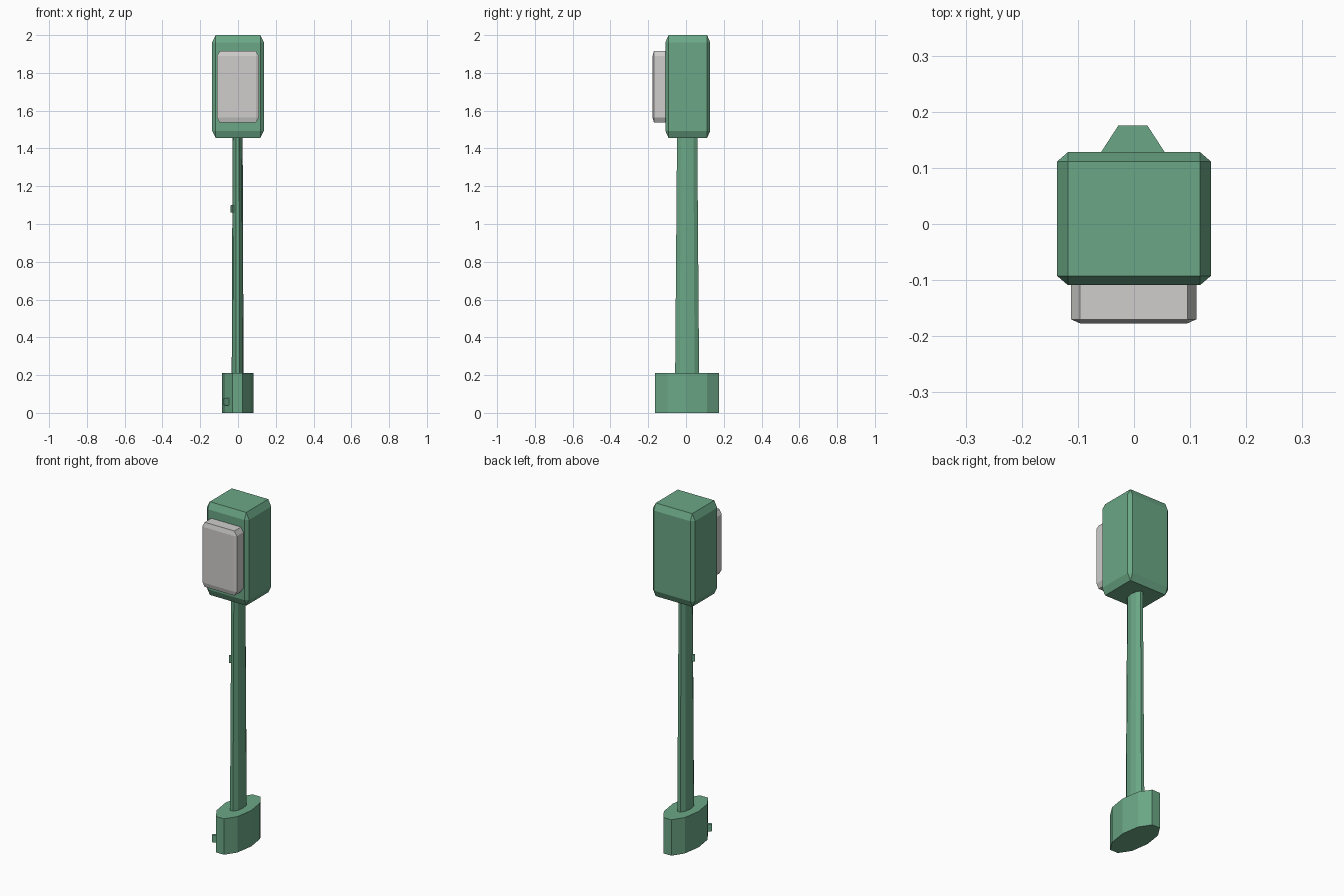
import bpy, bmesh, math
from mathutils import Matrix

cube = bpy.data.objects.get("Cube")
if cube:
    bpy.data.objects.remove(cube, do_unlink=True)


def make_material(name, rgb):
    mat = bpy.data.materials.new(name)
    mat.use_nodes = True
    color = (*rgb, 1.0)
    mat.diffuse_color = color
    bsdf = next(n for n in mat.node_tree.nodes if n.type == 'BSDF_PRINCIPLED')
    bsdf.inputs["Base Color"].default_value = color
    return mat


green = make_material("muted green", (0.147, 0.39, 0.24))
grey = make_material("light grey", (0.62, 0.615, 0.60))


def finish(name, bm, mat):
    mesh = bpy.data.meshes.new(name)
    bmesh.ops.recalc_face_normals(bm, faces=bm.faces)
    bm.to_mesh(mesh)
    bm.free()
    mesh.materials.append(mat)
    obj = bpy.data.objects.new(name, mesh)
    bpy.context.collection.objects.link(obj)


def chamfered_box(name, low, high, mat, turn=0.0):
    """Unit cube with cut edges, stretched between two corners."""
    bm = bmesh.new()
    bmesh.ops.create_cube(bm, size=1)
    bmesh.ops.bevel(bm, geom=bm.edges[:], offset=0.07, segments=1,
                    affect='EDGES', profile=0.5)
    size = [h - l for l, h in zip(low, high)]
    bmesh.ops.scale(bm, vec=size, verts=bm.verts)
    bmesh.ops.rotate(bm, matrix=Matrix.Rotation(turn, 3, 'Z'), verts=bm.verts)
    centre = [(h + l) / 2 for l, h in zip(low, high)]
    bmesh.ops.translate(bm, vec=centre, verts=bm.verts)
    finish(name, bm, mat)


def oval_column(name, z0, z1, width0, width1, mat):
    """Ten-sided oval column, flat towards front and back."""
    bm = bmesh.new()
    bmesh.ops.create_cone(bm, cap_ends=True, segments=10, radius1=width0,
                          radius2=width1, depth=z1 - z0)
    # a corner of the decagon points along x
    bm.verts.ensure_lookup_table()
    phase = math.atan2(bm.verts[0].co.y, bm.verts[0].co.x)
    bmesh.ops.rotate(bm, matrix=Matrix.Rotation(-phase, 3, 'Z'), verts=bm.verts)
    bmesh.ops.scale(bm, vec=(1, 2.12, 1), verts=bm.verts)
    bmesh.ops.translate(bm, vec=(-0.002, 0.006, (z0 + z1) / 2), verts=bm.verts)
    finish(name, bm, mat)


def knob(name, x, y, z, size, mat):
    """Small block standing on the slanted side at the front."""
    low = [c - s / 2 for c, s in zip((x, y, z), size)]
    high = [c + s / 2 for c, s in zip((x, y, z), size)]
    chamfered_box(name, low, high, mat, turn=math.radians(34))


# Foot and tapering post
oval_column("base", 0, 0.21, 0.084, 0.084, green)
oval_column("post", 0.19, 1.48, 0.0315, 0.0265, green)

# Head with its front panel
chamfered_box("head", (-0.137, -0.109, 1.455), (0.137, 0.128, 2.0), green)
chamfered_box("front_panel", (-0.112, -0.177, 1.537), (0.111, -0.077, 1.915), grey)

# Small knobs on the base and post
knob("base_knob", -0.056, -0.124, 0.06, (0.04, 0.02, 0.04), green)
knob("post_knob", -0.027, -0.028, 1.08, (0.02, 0.014, 0.04), green)
